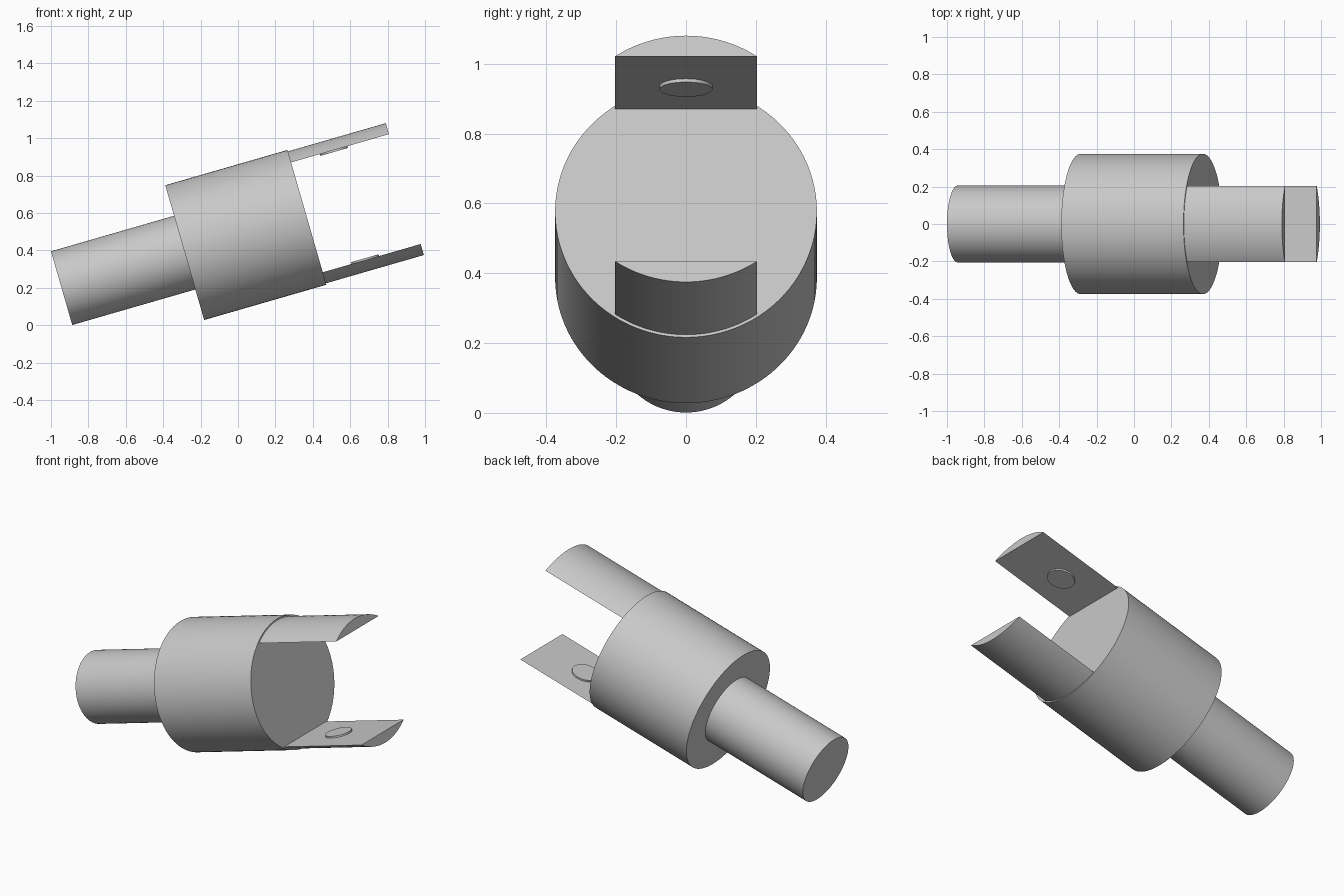
import bpy
import bmesh
from math import radians, asin, sin, cos, pi, tau
from mathutils import Matrix, Vector

cube = bpy.data.objects.get("Cube")
if cube:
    bpy.data.objects.remove(cube)

grey = bpy.data.materials.new("plain grey")
grey.use_nodes = True
colour = (0.58, 0.58, 0.58, 1)
grey.diffuse_color = colour
grey.node_tree.nodes["Principled BSDF"].inputs["Base Color"].default_value = colour

# Tilted frame: local x runs along the shaft, starting at its free end
TILT = Matrix.Translation((-0.943, 0, 0.198)) @ Matrix.Rotation(radians(-16.1), 4, 'Y')


def extrude(name, outline, offset):
    """Extrude a closed 3D outline along offset, in the tilted frame."""
    bm = bmesh.new()
    face = bm.faces.new([bm.verts.new(p) for p in outline])
    result = bmesh.ops.extrude_face_region(bm, geom=[face], use_keep_orig=True)
    moved = [v for v in result["geom"] if isinstance(v, bmesh.types.BMVert)]
    bmesh.ops.translate(bm, verts=moved, vec=offset)
    bmesh.ops.recalc_face_normals(bm, faces=bm.faces)
    bm.transform(TILT)
    mesh = bpy.data.meshes.new(name)
    bm.to_mesh(mesh)
    bm.free()
    mesh.materials.append(grey)
    obj = bpy.data.objects.new(name, mesh)
    bpy.context.collection.objects.link(obj)
    bpy.ops.object.select_all(action='DESELECT')
    obj.select_set(True)
    bpy.context.view_layer.objects.active = obj
    bpy.ops.object.shade_smooth_by_angle(angle=radians(30))
    return obj


def ring(radius, x, sides=96):
    return [Vector((x, radius * cos(tau * i / sides), radius * sin(tau * i / sides)))
            for i in range(sides)]


BACK, FRONT = 0.685, 1.365      # ends of the wide body

# Shaft and body
extrude("shaft", ring(0.205, 0), Vector((BACK + 0.01, 0, 0)))
extrude("body", ring(0.375, BACK), Vector((FRONT - BACK, 0, 0)))

# Two prongs with a circular-segment section, each with a thin round boss inside
RADIUS, HALF_WIDTH, LENGTH = 0.367, 0.203, 0.545
half_angle = asin(HALF_WIDTH / RADIUS)
chord = RADIUS * cos(half_angle)
for side, label in ((1, "upper"), (-1, "lower")):
    steps = 24
    angles = [half_angle * (2 * i / steps - 1) for i in range(steps + 1)]
    segment = [Vector((FRONT - 0.01, RADIUS * sin(a), side * RADIUS * cos(a))) for a in angles]
    extrude(label + "_prong", segment, Vector((LENGTH + 0.01, 0, 0)))

    disc = [Vector((FRONT + 0.237 + p.y, p.z, side * (chord + 0.005)))
            for p in ring(0.076, 0, 48)]
    extrude(label + "_boss", disc, Vector((0, 0, -side * 0.015)))
